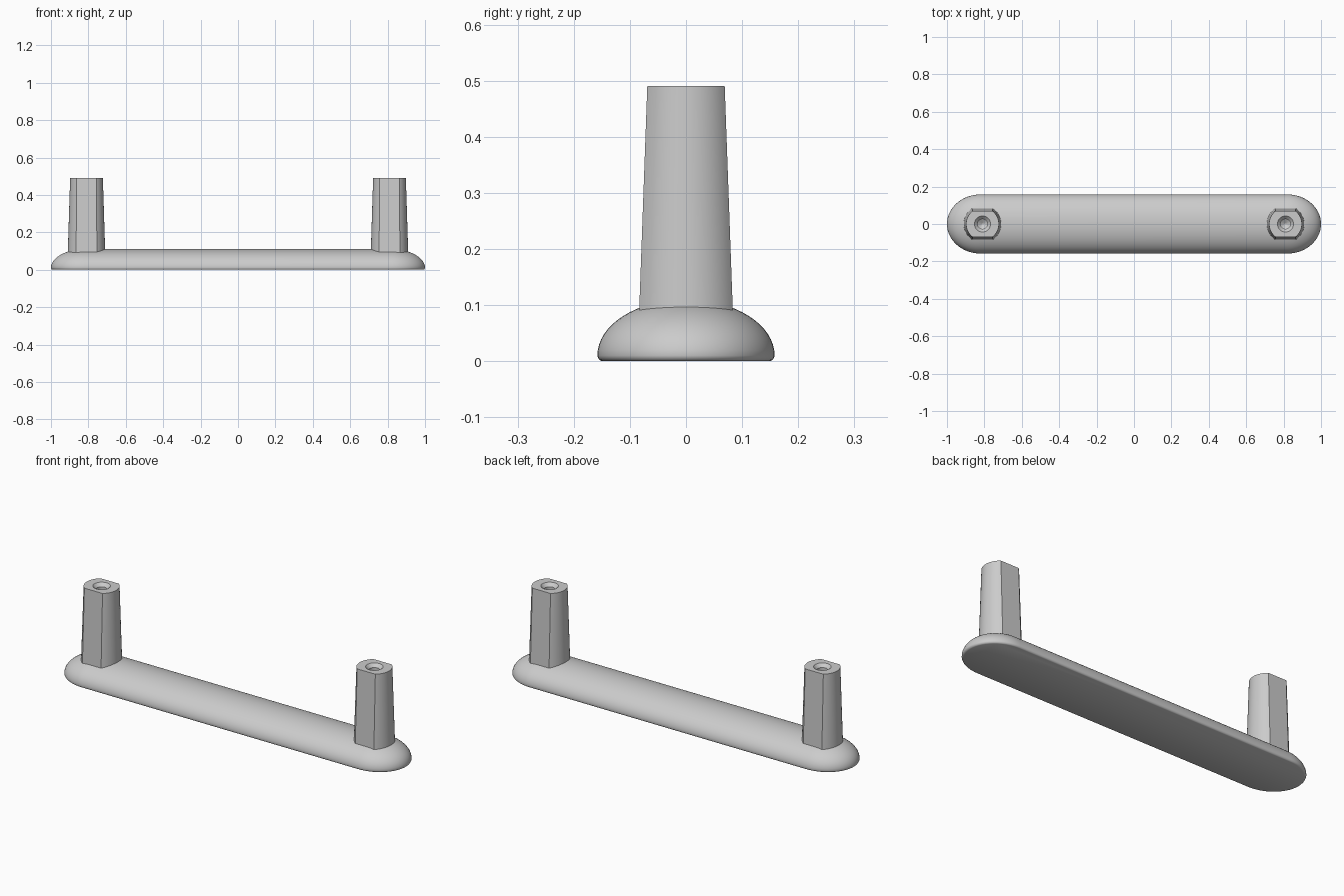
import bpy, bmesh
from math import sin, cos, asin, pi

if "Cube" in bpy.data.objects:
    bpy.data.objects.remove(bpy.data.objects["Cube"])


def loft(name, rings, smooth_angle):
    """Skin a stack of equal-length point rings and cap both ends."""
    bm = bmesh.new()
    loops = [[bm.verts.new(p) for p in ring] for ring in rings]
    n = len(rings[0])
    for a, b in zip(loops, loops[1:]):
        for i in range(n):
            j = (i + 1) % n
            bm.faces.new((a[i], a[j], b[j], b[i]))
    bm.faces.new(loops[0][::-1])
    bm.faces.new(loops[-1])
    bmesh.ops.remove_doubles(bm, verts=bm.verts, dist=1e-5)
    bmesh.ops.dissolve_degenerate(bm, edges=bm.edges, dist=1e-6)
    bmesh.ops.recalc_face_normals(bm, faces=bm.faces)
    mesh = bpy.data.meshes.new(name)
    bm.to_mesh(mesh)
    bm.free()
    ob = bpy.data.objects.new(name, mesh)
    bpy.context.collection.objects.link(ob)
    bpy.ops.object.select_all(action='DESELECT')
    ob.select_set(True)
    bpy.context.view_layer.objects.active = ob
    bpy.ops.object.shade_smooth_by_angle(angle=smooth_angle)
    return ob


# Grip bar: long rounded plan, domed top, small rounded lower edge
def bar_ring(k, z, steps=28):
    half = [-pi / 2 + pi * i / steps for i in range(steps + 1)]
    right = [(0.82 + 0.18 * k * cos(a), 0.158 * k * sin(a), z) for a in half]
    left = [(-x, -y, z) for x, y, z in right]
    return right + left


rings = [bar_ring(0.95, 0), bar_ring(0.975, 0.002), bar_ring(0.993, 0.006)]
for i in range(17):
    t = pi / 2 * i / 16
    rings.append(bar_ring(max(cos(t), 1e-7), 0.01 + 0.1 * sin(t)))
loft("grip_bar", rings, 0.7)


# Mounting posts: tapered round columns with flattened front and back
POST_X = 0.81


def post_ring(r, flat, z, arc=20, side=6):
    c = asin(min(flat / r, 1))
    right = [(r * cos(a), r * sin(a))
             for a in [-c + 2 * c * i / arc for i in range(arc + 1)]]
    w = r * cos(c)
    top = [(w - 2 * w * i / side, flat) for i in range(1, side)]
    half = right + top
    pts = half + [(-x, -y) for x, y in half]
    return [(POST_X + x, y, z) for x, y in pts]


def hole_ring(r, z, n=52):
    start = -0.97
    return [(POST_X + r * cos(start + 2 * pi * i / n),
             r * sin(start + 2 * pi * i / n), z) for i in range(n)]


# Outer wall, top rim, countersink and blind screw hole
post = loft("mounting_posts", [
    post_ring(0.101, 0.0845, 0.06),
    post_ring(0.0875, 0.069, 0.49),
    hole_ring(0.043, 0.49),
    hole_ring(0.026, 0.473),
    hole_ring(0.026, 0.29),
    hole_ring(0.002, 0.275),
], 0.45)
mirror = post.modifiers.new("other_end", 'MIRROR')
mirror.use_axis = (True, False, False)
